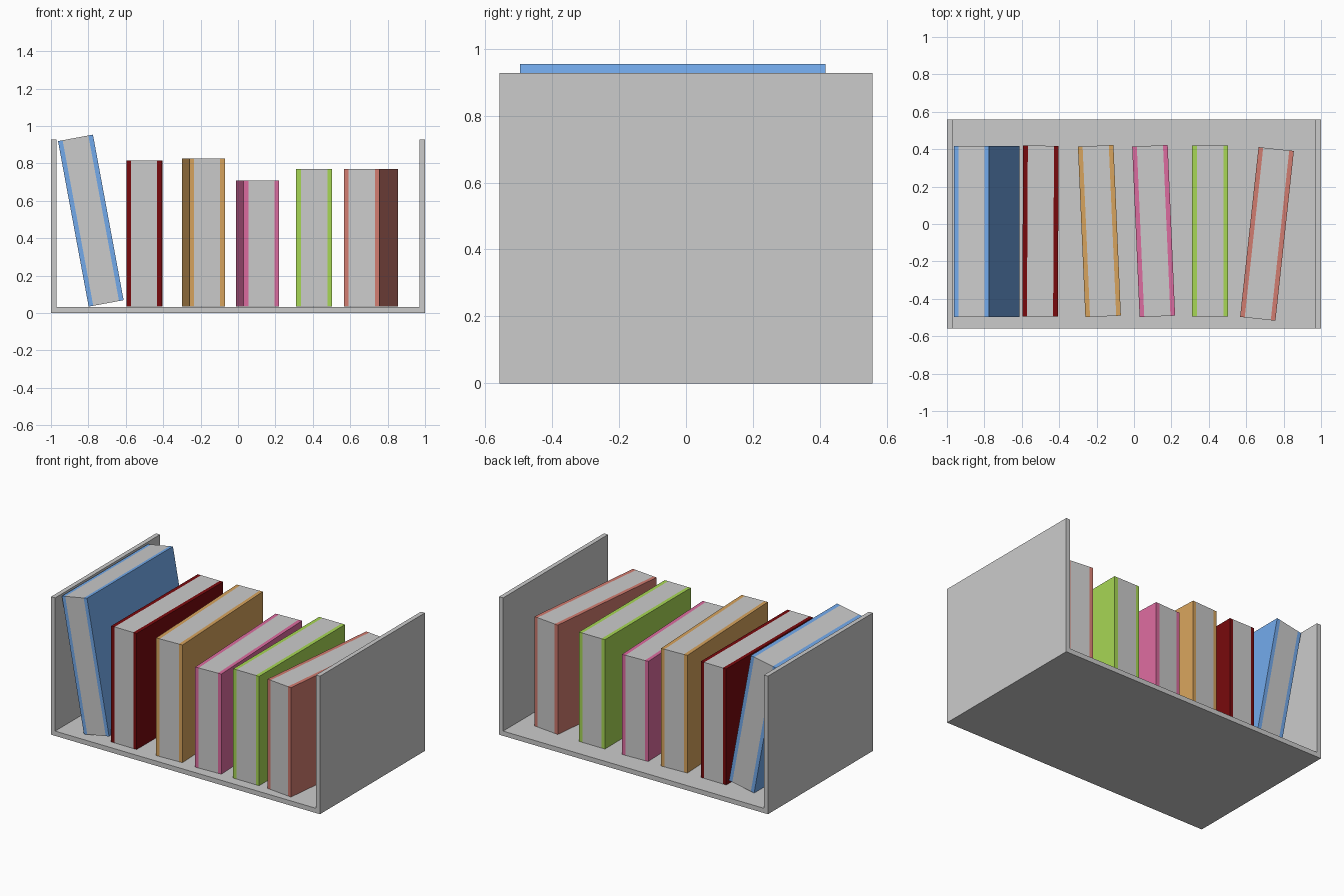
import bpy
from math import radians
from mathutils import Matrix, Vector

if "Cube" in bpy.data.objects:
    bpy.data.objects.remove(bpy.data.objects["Cube"])

DEPTH, COVER, FLOOR = 0.913, 0.025, 0.032


def box(name, size, matrix, color=None):
    bpy.ops.mesh.primitive_cube_add(size=1)
    ob = bpy.context.object
    ob.name = name
    ob.data.transform(Matrix.Diagonal((*size, 1)))
    ob.matrix_world = matrix
    if color:
        mat = bpy.data.materials.get(name.split("_cover")[0]) or bpy.data.materials.new(name.split("_cover")[0])
        mat.diffuse_color = (*color, 1)
        mat.use_nodes = True
        mat.node_tree.nodes["Principled BSDF"].inputs["Base Color"].default_value = mat.diffuse_color
        ob.data.materials.append(mat)
    return ob


# Shelf: floor and two end panels
box("shelf_floor", (1.94, 1.115, FLOOR), Matrix.Translation((0, 0, FLOOR / 2)))
for side, label in ((-1, "left"), (1, "right")):
    box("shelf_end_" + label, (0.03, 1.115, 0.928), Matrix.Translation((side * 0.985, 0, 0.464)))


# Book: page block between two cover boards
def book(name, center, width, height, color, lean=0, turn=0):
    m = (Matrix.Translation(Vector(center)) @ Matrix.Rotation(radians(turn), 4, 'Z')
         @ Matrix.Rotation(radians(lean), 4, 'Y'))
    box(name + "_pages", (width - 2 * COVER, DEPTH, height), m)
    for side, label in ((-1, "left"), (1, "right")):
        off = Matrix.Translation((side * (width - COVER) / 2, 0, 0))
        box(f"{name}_cover_{label}", (COVER, DEPTH, height), m @ off, color)


# Leaning book
book("blue_book", (-0.787, -0.04, 0.494), 0.19, 0.90, (0.17, 0.40, 0.83), lean=-10.5)

# Upright books: name, x, y, width, top height, turn, colour
for name, x, y, w, top, turn, color in (
        ("dark_red_book", -0.5, -0.038, 0.19, 0.815, -0.3, (0.19, 0.003, 0.004)),
        ("orange_book", -0.185, -0.038, 0.19, 0.826, 2.5, (0.68, 0.37, 0.11)),
        ("pink_book", 0.105, -0.038, 0.19, 0.708, 2.5, (0.72, 0.15, 0.35)),
        ("green_book", 0.407, -0.038, 0.193, 0.77, 0, (0.39, 0.68, 0.09)),
        ("salmon_book", 0.711, -0.053, 0.19, 0.77, -6.2, (0.64, 0.20, 0.16))):
    bottom = FLOOR + 0.003
    book(name, (x, y, (top + bottom) / 2), w, top - bottom, color, turn=turn)
